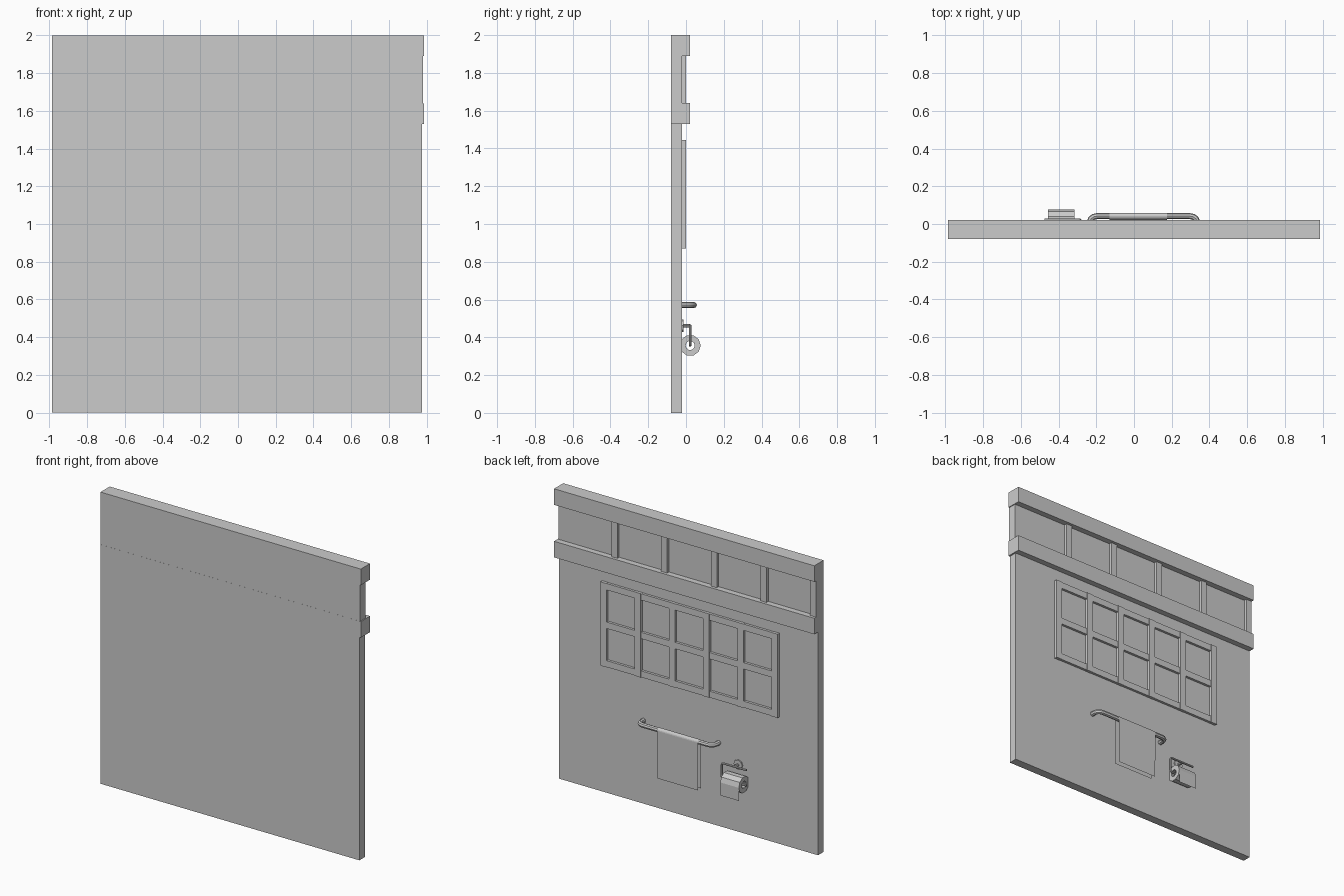
import bpy, bmesh
from math import cos, sin, pi

if "Cube" in bpy.data.objects:
    bpy.data.objects.remove(bpy.data.objects["Cube"])


def finish(name, bm, smooth=False):
    bmesh.ops.recalc_face_normals(bm, faces=bm.faces)
    me = bpy.data.meshes.new(name)
    bm.to_mesh(me)
    bm.free()
    ob = bpy.data.objects.new(name, me)
    bpy.context.collection.objects.link(ob)
    if smooth:
        bpy.ops.object.select_all(action='DESELECT')
        ob.select_set(True)
        bpy.context.view_layer.objects.active = ob
        bpy.ops.object.shade_smooth_by_angle()
    return ob


def box(name, x0, x1, y0, y1, z0, z1):
    bm = bmesh.new()
    bmesh.ops.create_cube(bm, size=1)
    for v in bm.verts:
        v.co.x = x1 if v.co.x > 0 else x0
        v.co.y = y1 if v.co.y > 0 else y0
        v.co.z = z1 if v.co.z > 0 else z0
    return finish(name, bm)


def tube(name, pts, r):
    cu = bpy.data.curves.new(name, 'CURVE')
    cu.dimensions = '3D'
    cu.bevel_depth = r
    cu.bevel_resolution = 2
    cu.use_fill_caps = True
    sp = cu.splines.new('POLY')
    sp.points.add(len(pts) - 1)
    for p, co in zip(sp.points, pts):
        p.co = (*co, 1)
    ob = bpy.data.objects.new(name, cu)
    bpy.context.collection.objects.link(ob)
    bpy.ops.object.select_all(action='DESELECT')
    ob.select_set(True)
    bpy.context.view_layer.objects.active = ob
    bpy.ops.object.convert(target='MESH')
    bpy.ops.object.shade_smooth_by_angle()


def sheet(name, x0, x1, profile):
    # strip swept along x from a (y, z) profile
    bm = bmesh.new()
    rows = [[bm.verts.new((x, y, z)) for x in (x0, x1)] for y, z in profile]
    for a, b in zip(rows, rows[1:]):
        bm.faces.new((a[0], a[1], b[1], b[0]))
    return finish(name, bm)


L, FRONT, FACE = -0.9875, -0.079, -0.02

# wall slab, upper panel and two projecting beams
box("wall", L, 0.976, FRONT, FACE, 0, 1.58)
box("upper_wall", L, 0.982, FRONT, FACE, 1.58, 1.95)
box("middle_beam", L, 0.9875, FRONT - 0.0005, 0.02, 1.53, 1.64)
box("top_beam", L, 0.9875, FRONT - 0.0005, 0.02, 1.89, 2.0)

# battens between the beams
for i in range(5):
    x = L + i * 0.377
    box(f"batten_{i}", x, x + 0.045, FACE, 0.0, 1.63, 1.9)

# window grid: six uprights, three rails
bar, wx0, wx1, wz0, wz1 = 0.046, -0.695, 0.65, 0.87, 1.445
for i in range(6):
    x = wx0 + i * (wx1 - wx0 - bar) / 5
    box(f"window_upright_{i}", x, x + bar, FACE, 0.0, wz0, wz1)
for i in range(3):
    z = wz0 + i * (wz1 - wz0 - bar) / 2
    box(f"window_rail_{i}", wx0 + 0.01, wx1 - 0.01, FACE, -0.003,
        z + 0.001, z + bar - 0.001)

# towel rail with returned ends
half = [(0.285, -0.022), (0.285, 0.012), (0.278, 0.028), (0.265, 0.038), (0.245, 0.042)]
path = [(0.05 - x, y, 0.571) for x, y in half]
path += [(0.05 + x, y, 0.571) for x, y in reversed(half)]
tube("towel_rail", path, 0.016)

# towel folded over the rail
r = 0.0168
arc = [(0.042 + r * cos(pi * k / 8), 0.571 + r * sin(pi * k / 8)) for k in range(9)]
sheet("towel", -0.13, 0.175, [(0.057, 0.245)] + arc + [(0.022, 0.245)])

# paper roll: ring profile swept around the x axis
N, RY, RZ, X0, X1 = 10, 0.022, 0.357, -0.455, -0.315
bm = bmesh.new()
rings = []
for k in range(N):
    a = 2 * pi * k / N
    rings.append([bm.verts.new((x, RY + q * cos(a), RZ + q * sin(a)))
                  for x, q in ((X0, 0.024), (X0, 0.056), (X1, 0.056), (X1, 0.024))])
for k in range(N):
    a, b = rings[k], rings[(k + 1) % N]
    for j in range(4):
        m = (j + 1) % 4
        bm.faces.new((a[j], a[m], b[m], b[j]))
finish("paper_roll", bm)
sheet("loose_paper", X0, X1, [(0.078, RZ), (0.078, 0.268)])

# paper holder: wall disc, post and bent wire arm
ring = lambda y0, y1, rad: [(-0.385, y0, 0.462), (-0.385, y1, 0.462)]
tube("holder_disc", ring(FACE - 0.002, -0.012, 0), 0.033)
tube("holder_post", ring(-0.014, 0.022, 0), 0.009)
tube("holder_arm", [(-0.475, RY, 0.462), (-0.3, RY, 0.462), (-0.29, RY, 0.458),
                    (-0.286, RY, 0.448), (-0.286, RY, 0.371), (-0.29, RY, 0.361),
                    (-0.3, RY, RZ), (-0.475, RY, RZ)], 0.007)
